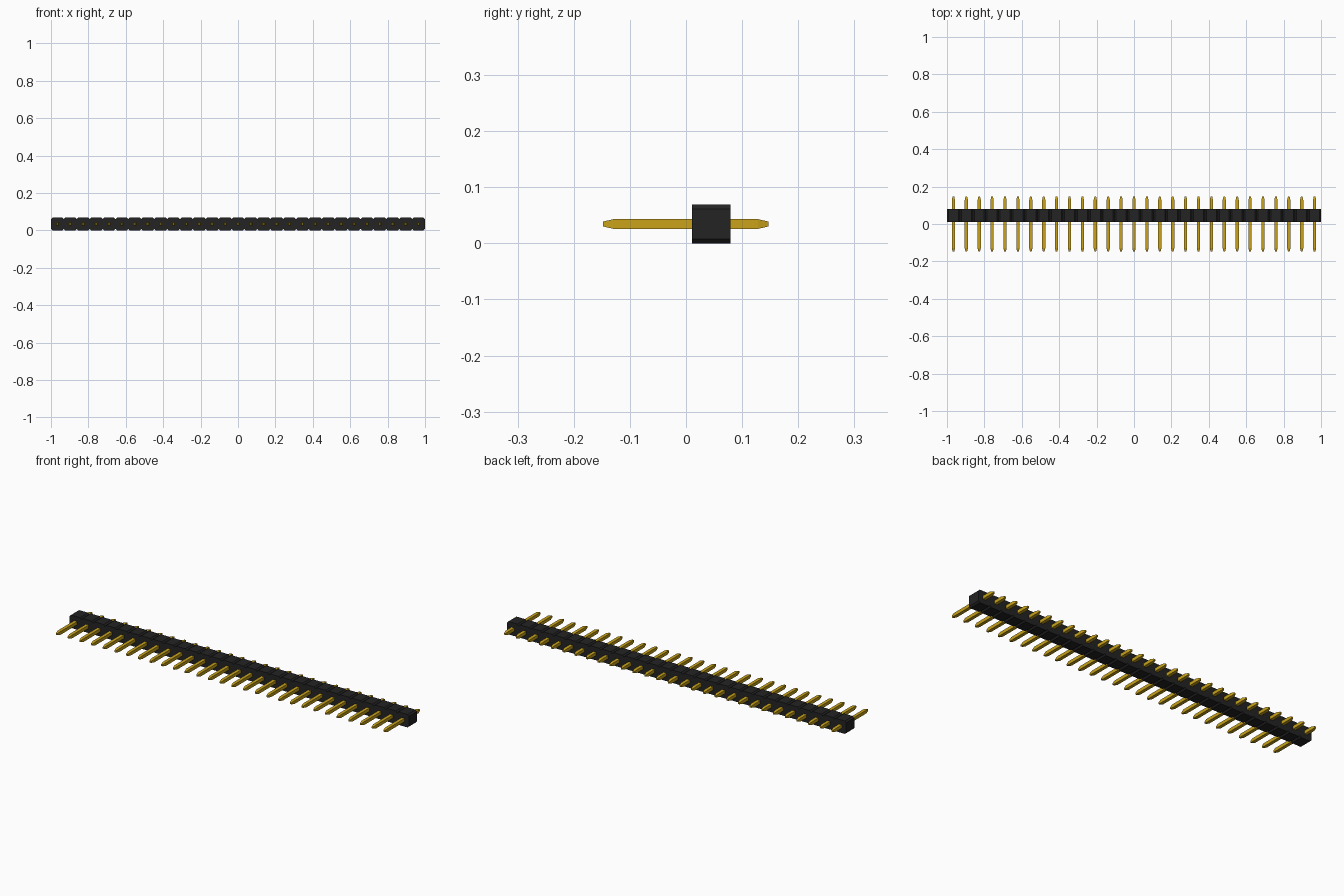
import bpy, bmesh

cube = bpy.data.objects.get("Cube")
if cube:
    bpy.data.objects.remove(cube, do_unlink=True)

COUNT = 29
PITCH = 2.0 / COUNT
MID_Z = PITCH / 2


def material(name, rgb):
    m = bpy.data.materials.new(name)
    m.use_nodes = True
    m.diffuse_color = (*rgb, 1)
    m.node_tree.nodes["Principled BSDF"].inputs["Base Color"].default_value = (*rgb, 1)
    return m


def mesh_from(bm, name, mat):
    bmesh.ops.remove_doubles(bm, verts=bm.verts, dist=1e-5)
    bmesh.ops.recalc_face_normals(bm, faces=bm.faces)
    me = bpy.data.meshes.new(name)
    bm.to_mesh(me)
    bm.free()
    me.materials.append(mat)
    return me


def add_object(name, me, x=0.0):
    ob = bpy.data.objects.new(name, me)
    ob.location.x = x
    bpy.context.collection.objects.link(ob)
    return ob


black = material("black plastic", (0.017, 0.017, 0.017))
gold = material("gold metal", (0.58, 0.36, 0.010))

# Housing: a row of joined octagonal blocks, open where neighbours meet
FRONT, BACK = 0.011, 0.079
h, c = PITCH / 2, 0.008
octagon = [(-h, c - h), (c - h, -h), (h - c, -h), (h, c - h),
           (h, h - c), (h - c, h), (c - h, h), (-h, h - c)]
bm = bmesh.new()
for i in range(COUNT):
    cx = (i - (COUNT - 1) / 2) * PITCH
    front, back = ([bm.verts.new((cx + x, y, MID_Z + z)) for x, z in octagon]
                   for y in (FRONT, BACK))
    bm.faces.new(front)
    bm.faces.new(back[::-1])
    for k in range(8):
        if (k == 3 and i < COUNT - 1) or (k == 7 and i > 0):
            continue
        n = (k + 1) % 8
        bm.faces.new((front[k], front[n], back[n], back[k]))
add_object("housing", mesh_from(bm, "housing", black))

# Pins: square bars with tapered ends, sharing one mesh
bm = bmesh.new()
rings = []
for y, r in ((-0.148, 0.0043), (-0.129, 0.0087), (0.128, 0.0087), (0.147, 0.0043)):
    rings.append([bm.verts.new((sx * r, y, MID_Z + sz * r))
                  for sx, sz in ((-1, -1), (1, -1), (1, 1), (-1, 1))])
bm.faces.new(rings[0])
bm.faces.new(rings[-1][::-1])
for a, b in zip(rings, rings[1:]):
    for k in range(4):
        n = (k + 1) % 4
        bm.faces.new((a[k], a[n], b[n], b[k]))
pin_mesh = mesh_from(bm, "pin", gold)
for i in range(COUNT):
    add_object(f"pin_{i + 1:02d}", pin_mesh, (i - (COUNT - 1) / 2) * PITCH)
